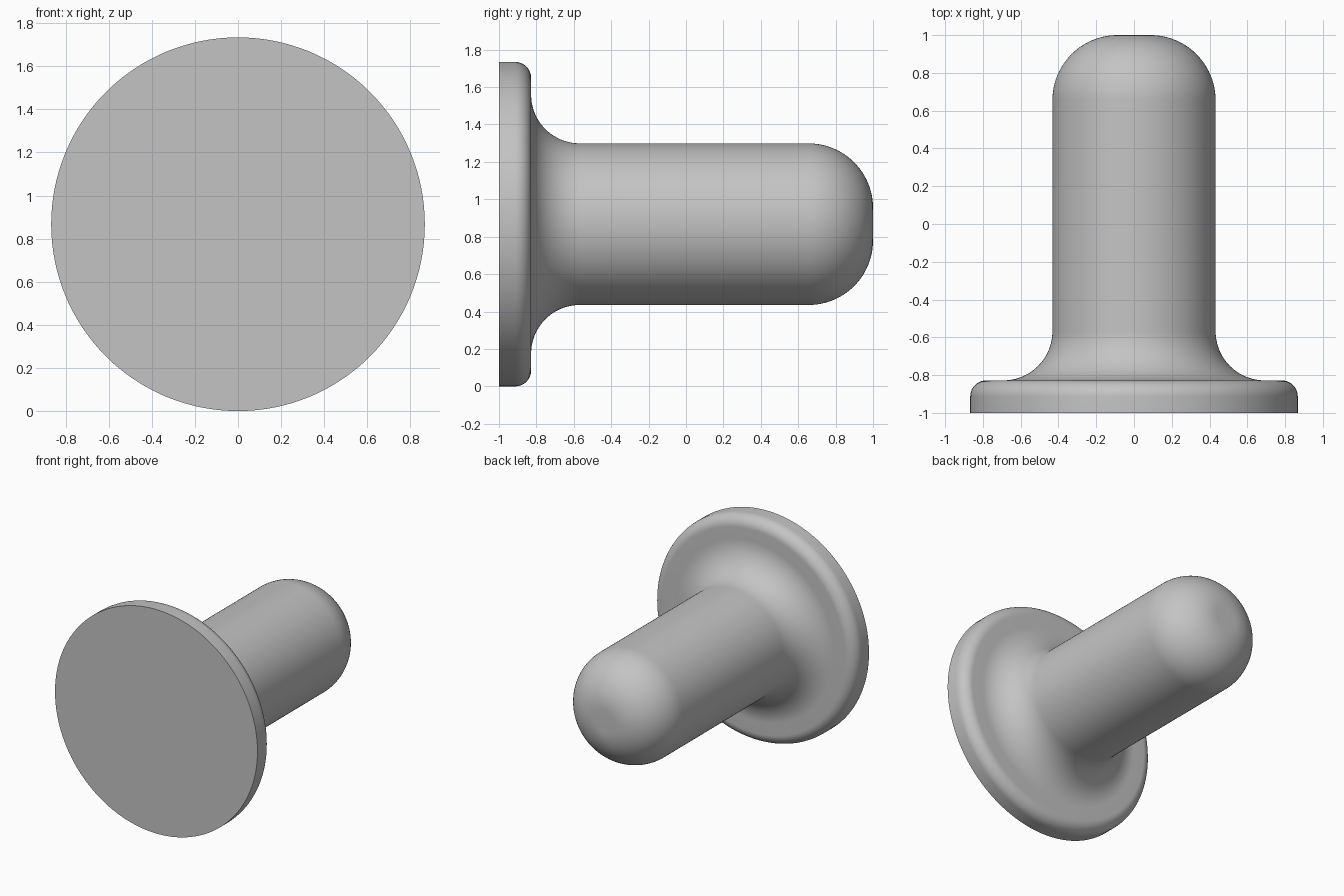
import bpy, bmesh
from math import sin, cos, pi, radians
from mathutils import Matrix, Vector

cube = bpy.data.objects.get("Cube")
if cube:
    bpy.data.objects.remove(cube, do_unlink=True)

FLANGE_R, SHAFT_R = 0.867, 0.432
FRONT, FLANGE_BACK, TIP = -1.0, -0.828, 1.0
EDGE_R, FILLET_R, TIP_R = 0.085, 0.26, 0.345
SEGMENTS = 128


def arc(cr, cy, radius, start, end, steps):
    """Points (radius, y) along an arc, angles in degrees."""
    angles = [radians(start + (end - start) * i / steps) for i in range(steps + 1)]
    return [(cr + radius * cos(a), cy + radius * sin(a)) for a in angles]


# Half profile: flange face, rounded rim, concave fillet, shaft, rounded tip
profile = [(0, FRONT), (FLANGE_R, FRONT)]
profile += arc(FLANGE_R - EDGE_R, FLANGE_BACK - EDGE_R, EDGE_R, 0, 90, 12)
profile += arc(SHAFT_R + FILLET_R, FLANGE_BACK + FILLET_R, FILLET_R, 270, 180, 20)
profile += arc(SHAFT_R - TIP_R, TIP - TIP_R, TIP_R, 0, 90, 24)
profile += [(0, TIP)]

# Revolve the profile around the y axis
bm = bmesh.new()
verts = [bm.verts.new((r, y, 0)) for r, y in profile]
edges = [bm.edges.new(pair) for pair in zip(verts, verts[1:])]
bmesh.ops.spin(bm, geom=verts + edges, cent=(0, 0, 0), axis=(0, 1, 0),
               angle=2 * pi, steps=SEGMENTS)
bmesh.ops.remove_doubles(bm, verts=bm.verts, dist=0.0001)
bmesh.ops.recalc_face_normals(bm, faces=bm.faces)
bmesh.ops.transform(bm, matrix=Matrix.Translation(Vector((0, 0, FLANGE_R))), verts=bm.verts)
mesh = bpy.data.meshes.new("flanged_pin")
bm.to_mesh(mesh)
bm.free()
pin = bpy.data.objects.new("flanged_pin", mesh)
bpy.context.collection.objects.link(pin)

# Plain grey finish
grey = bpy.data.materials.new("plain grey")
grey.use_nodes = True
colour = (0.55, 0.55, 0.55, 1)
grey.diffuse_color = colour
grey.node_tree.nodes["Principled BSDF"].inputs["Base Color"].default_value = colour
mesh.materials.append(grey)

# Smooth surfaces with a sharp front rim
bpy.ops.object.select_all(action="DESELECT")
pin.select_set(True)
bpy.context.view_layer.objects.active = pin
bpy.ops.object.shade_smooth_by_angle(angle=radians(30))
